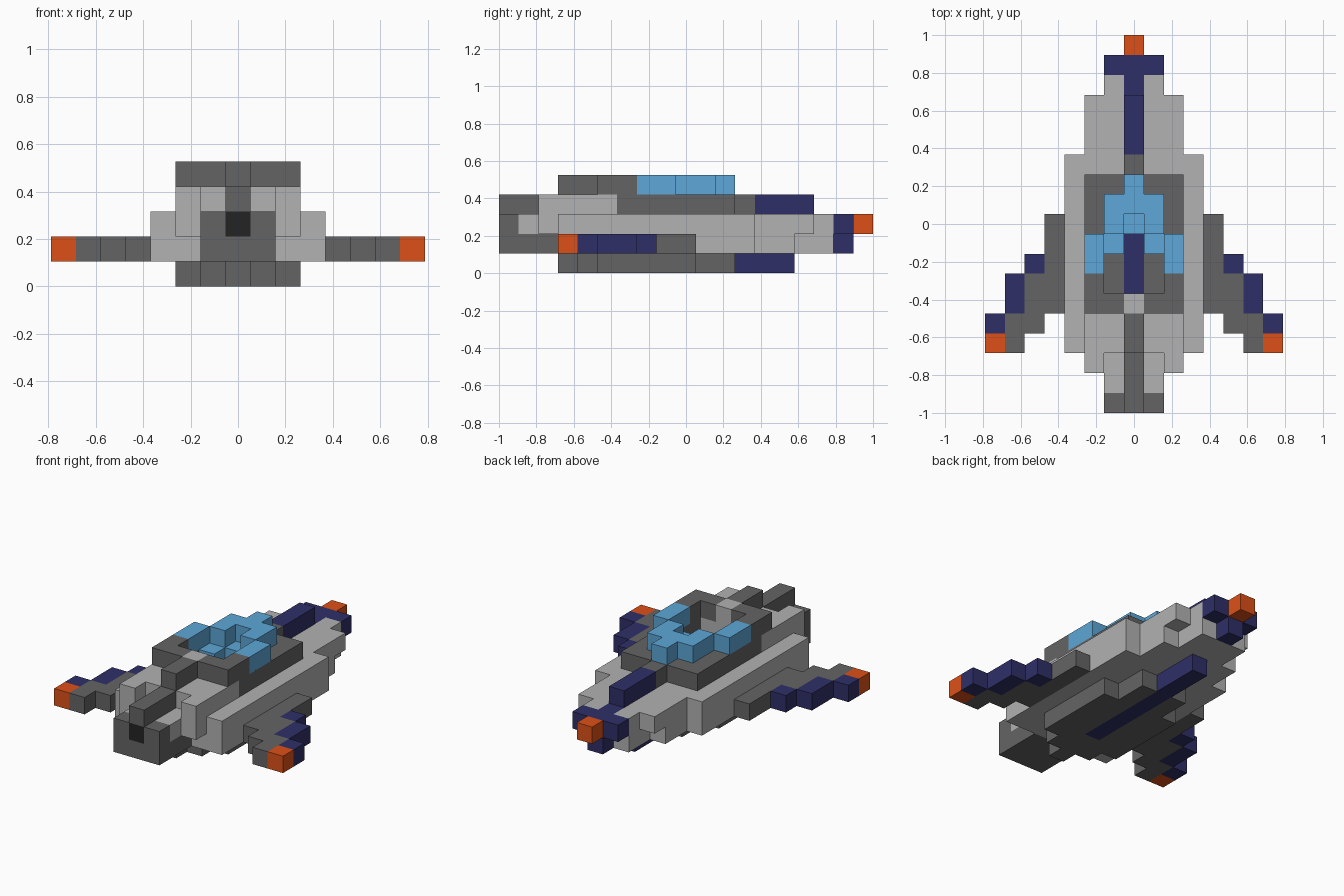
import bpy, bmesh
from mathutils import Vector

if "Cube" in bpy.data.objects:
    bpy.data.objects.remove(bpy.data.objects["Cube"])

U = 2 / 19          # edge of one cube
taken = set()       # cells already used by an earlier part


def lin(c):
    return tuple((v / 255 / 12.92) if v < 11 else ((v / 255 + 0.055) / 1.055) ** 2.4 for v in c) + (1,)


def material(name, rgb):
    m = bpy.data.materials.new(name)
    m.diffuse_color = lin(rgb)
    m.use_nodes = True
    m.node_tree.nodes["Principled BSDF"].inputs["Base Color"].default_value = m.diffuse_color
    return m


DARK = material("dark_grey", (100, 100, 100))
LIGHT = material("light_grey", (178, 178, 178))
BLACK = material("black", (36, 36, 36))
NAVY = material("navy", (47, 47, 104))
BLUE = material("glass_blue", (93, 167, 215))
ORANGE = material("orange", (221, 80, 23))


def claim(boxes):
    """Cells of (x0, x1, y0, y1, z0, z1) inclusive boxes, mirrored in x, that are still free."""
    cells = set()
    for x0, x1, y0, y1, z0, z1 in boxes:
        for x in range(x0, x1 + 1):
            for y in range(y0, y1 + 1):
                for z in range(z0, z1 + 1):
                    cells |= {(x, y, z), (-x, y, z)}
    cells -= taken
    taken.update(cells)
    return cells


def part(name, mat, *boxes):
    """Merge the cubes of one part into a clean shell."""
    cells = claim(boxes)
    bm = bmesh.new()
    for c in cells:
        mid = Vector((c[0] * U, -1 + (c[1] + 0.5) * U, (c[2] + 0.5) * U))
        for axis in range(3):
            for s in (-1, 1):
                n = list(c)
                n[axis] += s
                if tuple(n) in cells:
                    continue
                d, a, b = Vector(), Vector(), Vector()
                d[axis] = s * U / 2
                a[(axis + 1) % 3] = U / 2
                b[(axis + 2) % 3] = s * U / 2
                bm.faces.new([bm.verts.new(mid + d + p * a + q * b)
                              for p, q in ((-1, -1), (1, -1), (1, 1), (-1, 1))])
    bmesh.ops.remove_doubles(bm, verts=bm.verts, dist=U / 100)
    bmesh.ops.dissolve_limit(bm, angle_limit=0.01, verts=bm.verts, edges=bm.edges)
    me = bpy.data.meshes.new(name)
    bm.to_mesh(me)
    bm.free()
    me.materials.append(mat)
    bpy.context.collection.objects.link(bpy.data.objects.new(name, me))


# Open cockpit well, kept free of cubes
claim([(0, 1, 6, 7, 1, 4), (0, 0, 8, 8, 1, 4)])

# Nose
part("nose_tip", ORANGE, (0, 0, 18, 18, 2, 2))
part("nose_band", NAVY, (0, 1, 17, 17, 2, 2), (0, 0, 16, 16, 2, 2), (0, 0, 17, 17, 1, 1))
part("nose_stripe", NAVY, (0, 0, 13, 15, 3, 3))

# Stepped canopy glass
part("canopy_glass", BLUE, (2, 2, 7, 8, 4, 4), (1, 1, 9, 10, 4, 4), (0, 0, 10, 11, 4, 4),
     (1, 1, 8, 8, 3, 3), (0, 0, 9, 9, 3, 3))

# Cockpit surround and tail fin
part("cockpit_headrest", LIGHT, (0, 0, 5, 5, 3, 4))
part("cockpit_rim", DARK, (1, 2, 5, 5, 4, 4), (2, 2, 6, 6, 4, 4),
     (0, 2, 6, 11, 3, 3), (0, 0, 12, 12, 3, 3))
part("tail_fin", DARK, (0, 0, 0, 4, 3, 3), (0, 0, 3, 4, 4, 4))

# Engine at the tail
part("exhaust", BLACK, (0, 0, 0, 0, 2, 2))
part("engine_housing", DARK, (1, 1, 0, 0, 2, 2), (0, 1, 0, 2, 1, 1))

# Keel under the hull
part("keel_stripe", NAVY, (0, 0, 6, 14, 0, 0))
part("keel", DARK, (0, 0, 3, 5, 0, 0), (1, 1, 4, 11, 0, 0), (2, 2, 5, 9, 0, 0))

# Wings
part("wing_tips", ORANGE, (7, 7, 3, 3, 1, 1))
part("wing_edges", NAVY, (7, 7, 4, 4, 1, 1), (6, 6, 5, 6, 1, 1), (5, 5, 7, 7, 1, 1))
part("wings", DARK, (4, 4, 5, 9, 1, 1), (5, 5, 4, 6, 1, 1), (6, 6, 3, 4, 1, 1))

# Main hull
part("hull", LIGHT,
     (0, 1, 1, 16, 2, 2), (2, 2, 2, 15, 2, 2), (3, 3, 3, 12, 2, 2),
     (0, 1, 3, 16, 1, 1), (2, 2, 3, 14, 1, 1), (3, 3, 3, 12, 1, 1),
     (1, 1, 3, 5, 3, 3), (2, 2, 2, 5, 3, 3))
